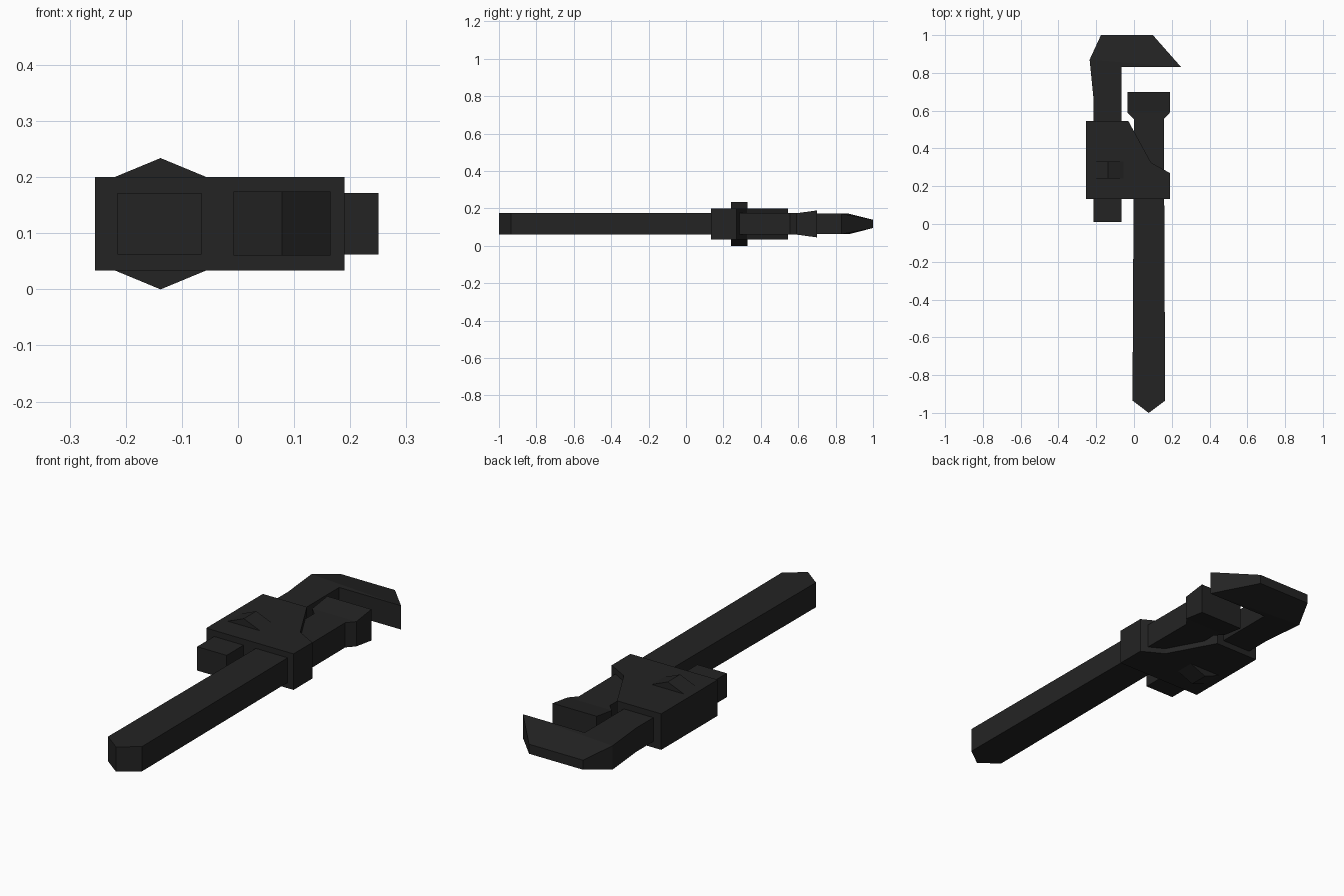
import bpy, bmesh, math

if "Cube" in bpy.data.objects:
    bpy.data.objects.remove(bpy.data.objects["Cube"])

ZC = 0.117  # mid plane of the tool

steel = bpy.data.materials.new("black steel")
steel.diffuse_color = (0.017, 0.017, 0.017, 1)
steel.use_nodes = True
steel.node_tree.nodes["Principled BSDF"].inputs["Base Color"].default_value = steel.diffuse_color


def finish(name, bm):
    bmesh.ops.recalc_face_normals(bm, faces=bm.faces)
    me = bpy.data.meshes.new(name)
    bm.to_mesh(me)
    bm.free()
    me.materials.append(steel)
    ob = bpy.data.objects.new(name, me)
    bpy.context.collection.objects.link(ob)
    return ob


def slab(name, sections):
    """Chain of outline pieces (x, y, half thickness), each extruded about ZC."""
    bm = bmesh.new()
    cache = {}

    def vert(x, y, z):
        key = (x, y, z)
        if key not in cache:
            cache[key] = bm.verts.new((x, y, ZC + z))
        return cache[key]

    walls = {}
    for pts in sections:
        for s in (1, -1):
            bm.faces.new([vert(x, y, s * h) for x, y, h in pts])
        for a, b in zip(pts, pts[1:] + pts[:1]):
            walls.setdefault(frozenset((a, b)), []).append((a, b))
    # only outline edges get side walls
    for used in walls.values():
        if len(used) == 1:
            a, b = used[0]
            bm.faces.new([vert(a[0], a[1], -a[2]), vert(b[0], b[1], -b[2]),
                          vert(b[0], b[1], b[2]), vert(a[0], a[1], a[2])])
    return finish(name, bm)


# Hook jaw: flat shank plus a head that thins towards its far edge
h, t = 0.055, 0.022
crown_l, tip = (-0.235, 0.87, h), (0.25, 0.83, h)
slab("hook_jaw", [
    [(-0.215, 0.01, h), (-0.065, 0.01, h), (-0.065, 0.83, h), tip,
     crown_l, (-0.215, 0.67, h)],
    [crown_l, tip, (0.10, 1.0, t), (-0.175, 1.0, t)],
])

# Handle with pointed butt, and the lower jaw flaring at its end
k, f = 0.057, 0.072
n1, n2 = (0.158, 0.555, k), (0.0, 0.555, k)
j1, j2 = (0.19, 0.59, k), (-0.035, 0.59, k)
slab("handle_and_lower_jaw", [
    [(0.078, -1.0, k), (0.165, -0.935, k), n1, n2, (-0.008, -0.935, k)],
    [n2, n1, j1, j2],
    [j2, j1, (0.19, 0.70, f), (-0.035, 0.70, f)],
])

# Housing that holds both bars
g = 0.083
slab("housing", [[(-0.255, 0.133, g), (0.19, 0.133, g), (0.19, 0.27, g),
                  (0.09, 0.325, g), (-0.03, 0.545, g), (-0.255, 0.545, g)]])

# Eight-sided adjusting nut, corner up, poking through the housing
bm = bmesh.new()
rings = [[bm.verts.new((-0.138 + 0.117 * math.cos(i * math.pi / 4), y,
                        ZC + 0.117 * math.sin(i * math.pi / 4)))
          for i in range(8)] for y in (0.24, 0.33)]
for ring in rings:
    bm.faces.new(ring)
for i in range(8):
    n = (i + 1) % 8
    bm.faces.new((rings[0][i], rings[0][n], rings[1][n], rings[1][i]))
finish("adjusting_nut", bm)
